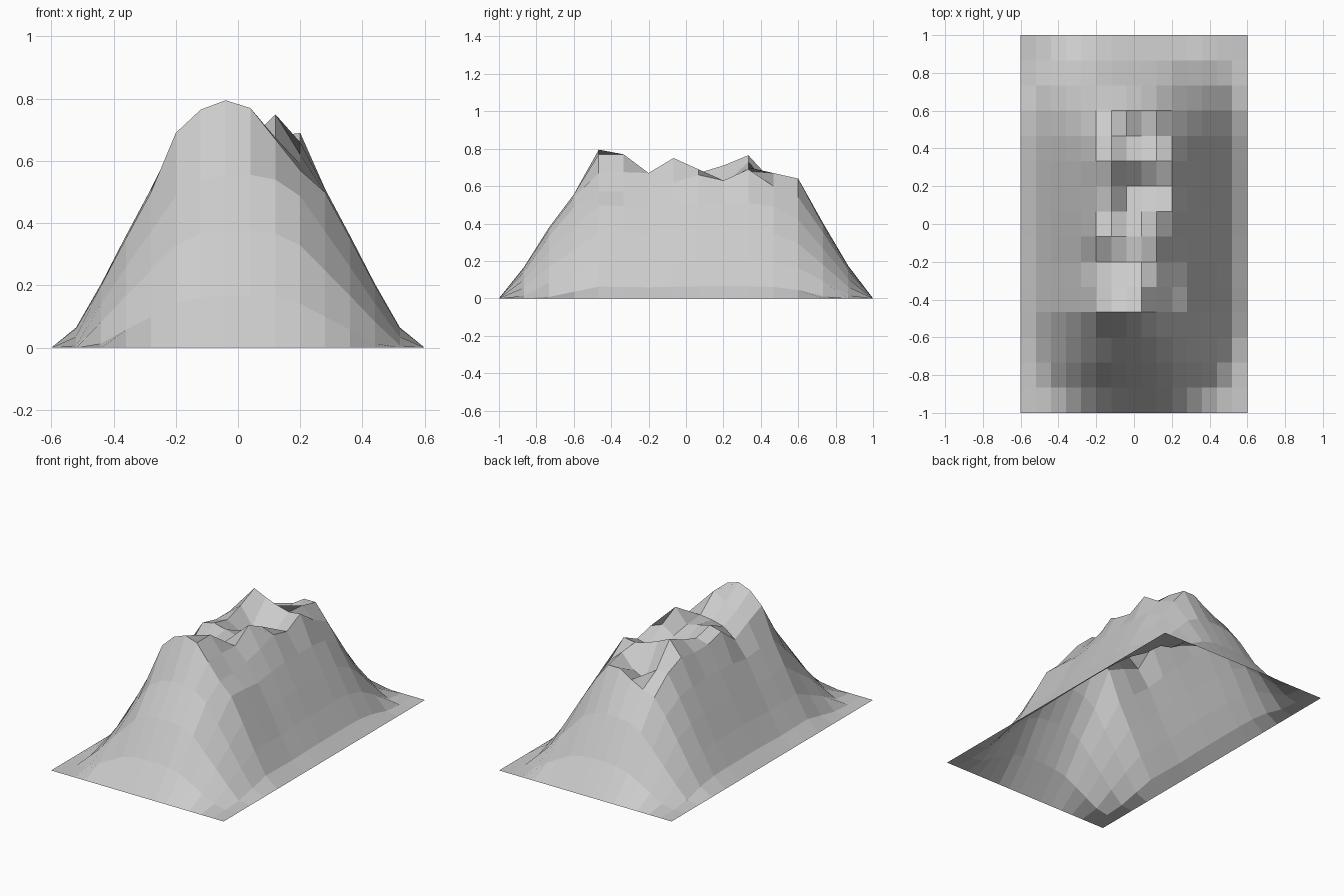
import bpy
import bmesh

N = 15                      # cells per side
DX, DY = 1.2 / N, 2.0 / N

# cross profile from the edge to the centre line, and strength of each row front to back
half = [0, .065, .205, .36, .51, .66, .73, .75]
across = half + half[::-1]
along = [0, .28, .54, .76, .98, .97, .95, .98, 1, 1, 1, .97, .84, .57, .29, 0]

# rugged crest: rows 4..12 (front to back), columns 5..10 (left to right)
crest = [
    [.69, .765, .795, .77, .67, .57],
    [.64, .69, .72, .77, .675, .57],
    [.58, .64, .66, .67, .67, .59],
    [.68, .70, .68, .66, .75, .62],
    [.65, .67, .62, .64, .69, .66],
    [.65, .71, .60, .60, .61, .63],
    [.67, .765, .73, .70, .68, .69],
    [.62, .62, .54, .58, .67, .60],
    [.52, .55, .59, .64, .64, .54],
]


def height(i, j):
    if 4 <= j <= 12 and 5 <= i <= 10:
        return crest[j - 4][i - 5]
    if i in (0, N) or j in (0, N):
        return 0.0
    b = along[j]
    return max(0.0, across[i] * b - .06 * (1 - b))


# open height-field shell
bm = bmesh.new()
grid = [[bm.verts.new((-.6 + i * DX, -1 + j * DY, height(i, j)))
         for i in range(N + 1)] for j in range(N + 1)]
for j in range(N):
    for i in range(N):
        bm.faces.new((grid[j][i], grid[j][i + 1], grid[j + 1][i + 1], grid[j + 1][i]))

mesh = bpy.data.meshes.new("rocky_hill")
bm.to_mesh(mesh)
bm.free()
hill = bpy.data.objects.new("rocky_hill", mesh)
bpy.context.collection.objects.link(hill)
